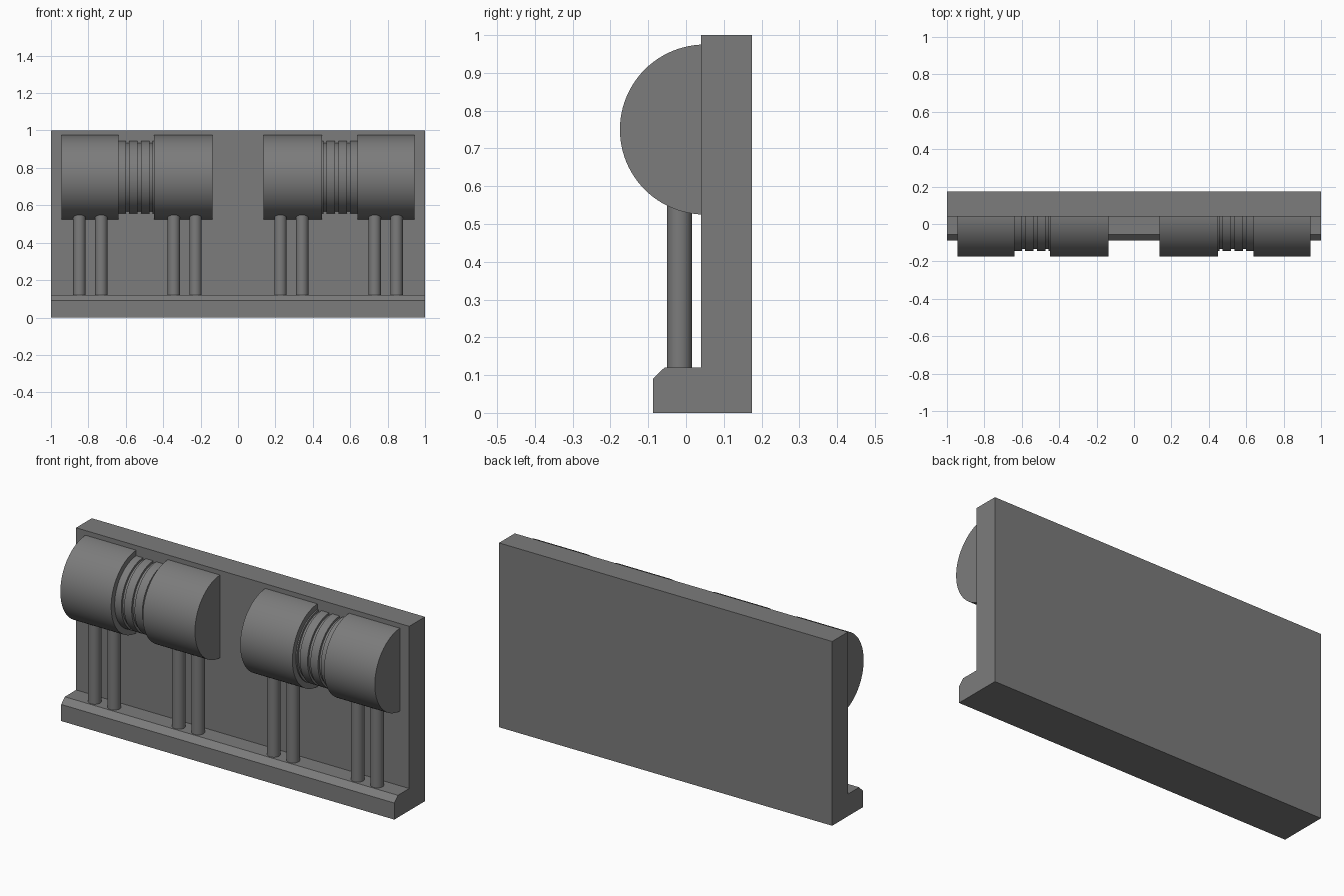
import bpy, bmesh, math

if "Cube" in bpy.data.objects:
    bpy.data.objects.remove(bpy.data.objects["Cube"])

grey = bpy.data.materials.new("mid_grey")
grey.diffuse_color = (0.2, 0.2, 0.2, 1)
grey.use_nodes = True
grey.node_tree.nodes["Principled BSDF"].inputs["Base Color"].default_value = grey.diffuse_color


def finish(bm, name, smooth=False):
    bmesh.ops.recalc_face_normals(bm, faces=bm.faces[:])
    mesh = bpy.data.meshes.new(name)
    bm.to_mesh(mesh)
    bm.free()
    mesh.materials.append(grey)
    if smooth:
        mesh.shade_smooth()
        mesh.set_sharp_from_angle(angle=math.radians(30))
    ob = bpy.data.objects.new(name, mesh)
    bpy.context.collection.objects.link(ob)
    return ob


def half_drum(name, profile, sign, cy=0.05, cz=0.75, steps=48):
    """Half-round turned body along x, flat side against the panel."""
    bm = bmesh.new()
    rings = []
    for x, r in profile:
        ring = []
        for i in range(steps + 1):
            a = math.pi * i / steps
            ring.append(bm.verts.new((sign * x, cy - r * math.sin(a), cz + r * math.cos(a))))
        rings.append(ring)
    for r0, r1 in zip(rings, rings[1:]):
        for i in range(steps):
            bm.faces.new((r0[i], r0[i + 1], r1[i + 1], r1[i]))
        bm.faces.new((r0[0], r1[0], r1[-1], r0[-1]))  # flat back
    bm.faces.new(rings[0])
    bm.faces.new(rings[-1])
    finish(bm, name, True)


# Back panel with chamfered ledge: side profile (y, z) extruded along x
outline = [(0.175, 0), (0.175, 1), (0.04, 1), (0.04, 0.12),
           (-0.057, 0.12), (-0.0875, 0.09), (-0.0875, 0)]
bm = bmesh.new()
face = bm.faces.new([bm.verts.new((-1, y, z)) for y, z in outline])
ext = bmesh.ops.extrude_face_region(bm, geom=[face])
bmesh.ops.translate(bm, vec=(2, 0, 0),
                    verts=[v for v in ext["geom"] if isinstance(v, bmesh.types.BMVert)])
finish(bm, "back_panel_with_ledge")

# Drum profile (x, radius): wide end, grooved waist, wide end
BIG, RIDGE, GROOVE = 0.225, 0.195, 0.183
profile = [(0.136, BIG), (0.449, BIG), (0.449, RIDGE)]
for g0, g1 in ((0.456, 0.473), (0.519, 0.537), (0.582, 0.599)):
    profile += [(g0, RIDGE), (g0, GROOVE), (g1, GROOVE), (g1, RIDGE)]
profile += [(0.639, RIDGE), (0.639, BIG), (0.944, BIG)]

for side, sign in (("left", -1), ("right", 1)):
    half_drum(side + "_drum", profile, sign)
    # Round posts from ledge up into the drum
    for n, x in enumerate((0.227, 0.343, 0.731, 0.848), 1):
        bm = bmesh.new()
        bmesh.ops.create_cone(bm, cap_ends=True, segments=32, radius1=0.033,
                              radius2=0.033, depth=0.5)
        bmesh.ops.translate(bm, vec=(sign * x, -0.0175, 0.35), verts=bm.verts[:])
        finish(bm, f"{side}_post_{n}", True)
